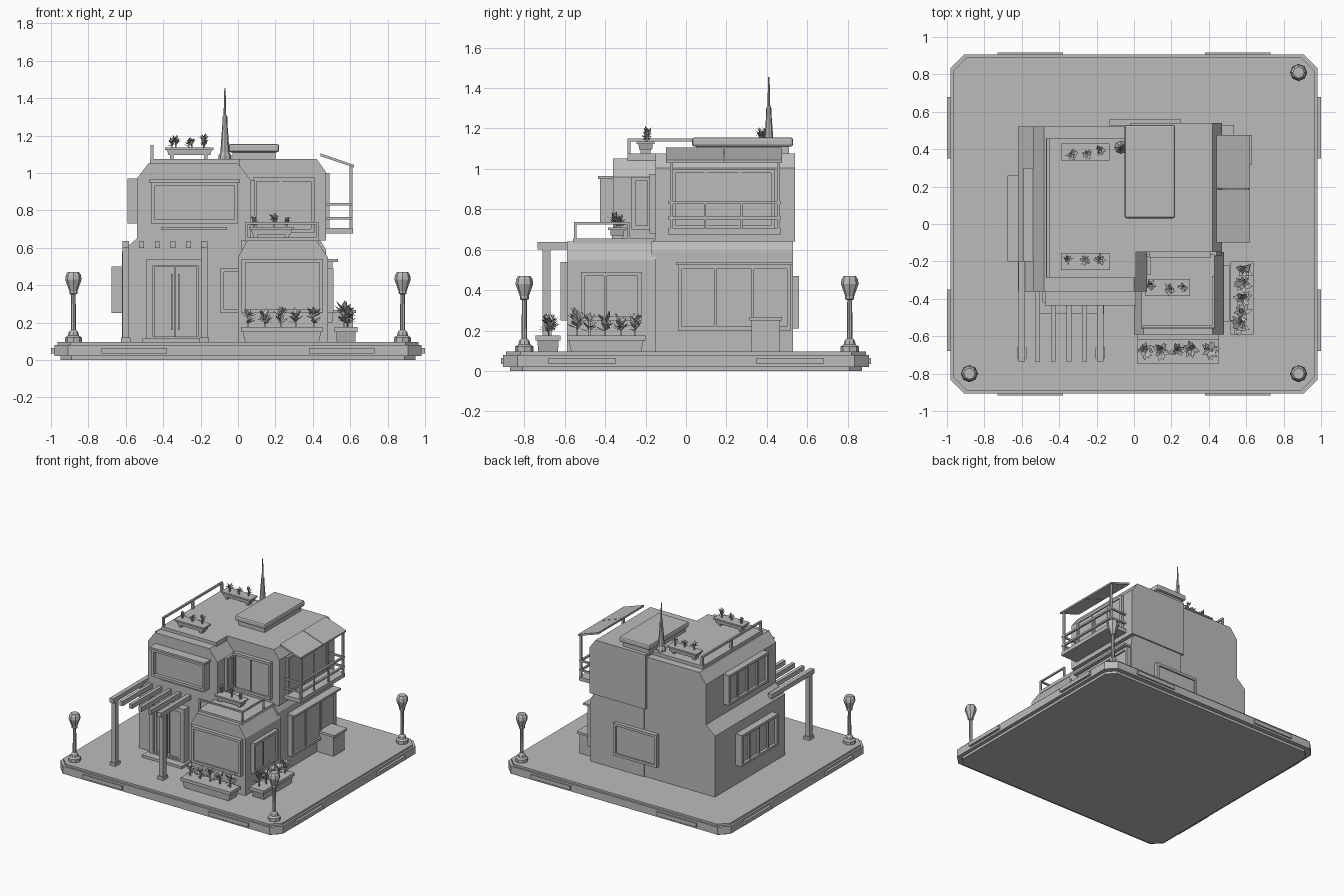
import bpy, bmesh, math, random
from mathutils import Vector

random.seed(4)
start = bpy.data.objects.get("Cube")
if start:
    bpy.data.objects.remove(start, do_unlink=True)

grey = bpy.data.materials.new("plain_grey")
grey.use_nodes = True
COLOUR = (.5, .5, .5, 1)
grey.diffuse_color = COLOUR
grey.node_tree.nodes["Principled BSDF"].inputs["Base Color"].default_value = COLOUR


def finish(name, bm):
    """Turn a bmesh into a named object with the shared material."""
    bmesh.ops.recalc_face_normals(bm, faces=bm.faces)
    mesh = bpy.data.meshes.new(name)
    bm.to_mesh(mesh)
    bm.free()
    mesh.materials.append(grey)
    obj = bpy.data.objects.new(name, mesh)
    bpy.context.scene.collection.objects.link(obj)
    return obj


def add_box(bm, x, y, z, taper=1):
    """Box from ranges; taper shrinks the bottom towards its middle."""
    verts = bmesh.ops.create_cube(bm, size=1)["verts"]
    for v in verts:
        k = taper if v.co.z < 0 else 1
        v.co = [sum(r) / 2 + c * s * (r[1] - r[0])
                for r, c, s in zip((x, y, z), v.co, (k, k, 1))]


def box(name, x, y, z, taper=1):
    bm = bmesh.new()
    add_box(bm, x, y, z, taper)
    return finish(name, bm)


def prism(name, outline, y):
    """Extrude an x-z outline along y."""
    bm = bmesh.new()
    face = bm.faces.new([bm.verts.new((px, y[0], pz)) for px, pz in outline])
    moved = bmesh.ops.extrude_face_region(bm, geom=[face])["geom"]
    for v in moved:
        if isinstance(v, bmesh.types.BMVert):
            v.co.y = y[1]
    return finish(name, bm)


def block(name, x, y, z, left=(0, 0), right=(0, 0)):
    """House volume with sloped top edges, each given as width and drop."""
    outline = [(x[0], z[0]), (x[1], z[0])]
    for edge, sign, (w, d) in ((x[1], -1, right), (x[0], 1, left)):
        corner = [(edge, z[1] - d), (edge + sign * w, z[1])] if w else [(edge, z[1])]
        outline += corner if sign < 0 else corner[::-1]
    return prism(name, outline, y)


def slab(name, half_x, half_y, low, high, cut):
    """Flat slab with cut corners."""
    bm = bmesh.new()
    add_box(bm, (-half_x, half_x), (-half_y, half_y), (low, high))
    upright = [e for e in bm.edges if abs(e.verts[0].co.z - e.verts[1].co.z) > .001]
    bmesh.ops.bevel(bm, geom=upright, offset=cut, segments=1, affect="EDGES")
    return finish(name, bm)


def lathe(name, x, y, profile, sides=8):
    bm = bmesh.new()
    rings = [[bm.verts.new((x + r * math.cos(math.tau * i / sides),
                            y + r * math.sin(math.tau * i / sides), z))
              for i in range(sides)] for r, z in profile]
    for a, b in zip(rings, rings[1:]):
        for i in range(sides):
            j = (i + 1) % sides
            bm.faces.new((a[i], a[j], b[j], b[i]))
    bm.faces.new(rings[0])
    bm.faces.new(rings[-1])
    return finish(name, bm)


def window(name, axis, wall, depth, u, z, bars=(), hood=0, rim=.02):
    """Framed window standing out from a wall; depth is signed."""
    bm = bmesh.new()

    def part(ur, zr, d):
        across = sorted((wall - depth * .1, wall + d))
        add_box(bm, *((across, ur) if axis == "x" else (ur, across)), zr)

    part(u, z, depth * .6)
    for edge in (u[0], u[1] - rim):
        part((edge, edge + rim), z, depth)
    for edge in (z[0], z[1] - rim):
        part(u, (edge, edge + rim), depth)
    for b in bars:
        mid = u[0] + (u[1] - u[0]) * b
        part((mid - .006, mid + .006), z, depth * .85)
    if hood:
        part((u[0] - .01, u[1] + .01), (z[1], z[1] + .015), depth + math.copysign(hood, depth))
    return finish(name, bm)


def plant(bm, x, y, z, height):
    """Sprig with a stem and pointed leaves."""
    add_box(bm, (x - .004, x + .004), (y - .004, y + .004), (z, z + height * .6))
    for i in range(18):
        turn, lift = random.uniform(0, math.tau), random.uniform(.1, 1.3)
        root = Vector((x, y, z + height * random.uniform(.2, .6)))
        out = Vector((math.cos(turn) * math.cos(lift), math.sin(turn) * math.cos(lift), math.sin(lift)))
        side = Vector((-math.sin(turn), math.cos(turn), 0)) * height * .1
        tip = root + out * height * .42
        mid = (root + tip) / 2
        bm.faces.new([bm.verts.new(p) for p in (root, mid + side, tip, mid - side)])


def planter(name, x, y, z, count, height, foot=0):
    bm = bmesh.new()
    rim = (z[1] - z[0]) * .3
    add_box(bm, x, y, (z[1] - rim, z[1]))
    add_box(bm, (x[0] + .01, x[1] - .01), (y[0] + .01, y[1] - .01), (z[0], z[1] - rim), .93)
    if foot:
        for f in (.1, .8):
            a = x[0] + (x[1] - x[0]) * f
            add_box(bm, (a, a + .02), (y[0] + .02, y[1] - .02), (z[0] - foot, z[0]))
    finish(name, bm)
    bm = bmesh.new()
    for i in range(count):
        t = (i + .5) / count
        along_x = x[1] - x[0] > y[1] - y[0]
        px = x[0] + (x[1] - x[0]) * (t if along_x else .5)
        py = y[0] + (y[1] - y[0]) * (.5 if along_x else t)
        wob = random.uniform(-.015, .015)
        plant(bm, px + wob, py - wob, z[1] - .01, height * random.uniform(.85, 1.1))
    finish(name + "_plants", bm)


# Ground slab with edge plates
slab("base_foot", .95, .87, 0, .02, .06)
slab("base_slab", .98, .905, .02, .08, .07)
slab("base_top", .965, .89, .08, .095, .07)
for sx in (-1, 1):
    box("front_back_edge_plate", sorted((sx * .38, sx * .73)), (-.916, .916), (.035, .065))
    box("side_edge_plate", (-1, 1), sorted((sx * .35, sx * .68)), (.035, .065))

# Street lamps
for lx, ly in ((-.88, -.8), (.88, -.8), (.88, .81)):
    lathe("street_lamp", lx, ly, [(.046, .09), (.046, .12), (.03, .13), (.025, .15), (.014, .16),
          (.012, .35), (.022, .355), (.022, .37), (.044, .43), (.04, .455), (.03, .47)])

# House volumes
floor, deck = .09, .64
block("lower_left_house", (-.62, .02), (-.36, .52), (floor, .65), left=(.08, .07))
block("lower_rear_house", (0, .47), (-.17, .53), (floor, deck), right=(.03, .05))
block("lower_front_house", (0, .48), (-.59, -.15), (floor, deck), (.05, .09), (.06, .09))
block("upper_left_house", (-.54, .07), (-.36, .52), (deck, 1.05), (.06, .08), (.07, .09))
block("upper_right_house", (-.02, .47), (-.15, .54), (deck, 1.075), right=(.05, .07))
box("left_roof_panel", (-.47, .01), (-.29, .46), (1.04, 1.075))
box("terrace_panel", (.04, .43), (-.56, -.16), (.63, .655))

# Roof hatch with rounded corners
box("roof_hatch_base", (-.03, .2), (.05, .51), (1.06, 1.115))
hatch = box("roof_hatch", (-.05, .22), (.03, .53), (1.11, 1.155))
bevel = hatch.modifiers.new("soft_edges", "BEVEL")
bevel.width, bevel.segments = .012, 2

# Antenna
lathe("antenna", -.07, .41, [(.034, 1.07), (.034, 1.095), (.024, 1.11), (.019, 1.19), (.013, 1.27),
      (.013, 1.3), (.007, 1.31), (.005, 1.4), (.003, 1.455)])

# Windows
window("upper_front_window", "y", -.36, -.065, (-.465, 0), (.73, .95), hood=.01)
box("upper_front_ledge", (-.41, -.06), (-.375, -.35), (.695, .71))
window("terrace_window", "y", -.15, -.03, (.08, .41), (.68, .975), (.45,))
window("inner_side_window", "x", .07, .02, (-.27, -.17), (.7, .96))
window("lower_front_window", "y", -.59, -.03, (.02, .455), (.25, .54))
window("entry_window", "y", -.36, -.03, (-.095, .02), (.25, .49))
window("lower_side_window", "x", .48, .03, (-.52, -.22), (.25, .49), (.4,))
window("lower_rear_side_window", "x", .47, .035, (-.04, .52), (.2, .525), (.33, .66), hood=.03)
window("balcony_door", "x", .47, .02, (-.07, .44), (.7, 1), (.33, .66))
window("left_lower_window", "x", -.62, -.055, (-.2, .26), (.25, .5), (.25, .5, .75))
window("left_upper_window", "x", -.54, -.05, (-.2, .3), (.73, .97), (.25, .5, .75))
window("back_window", "y", .53, .03, (-.13, .25), (.21, .47))

# Entrance
window("entrance_door", "y", -.36, -.06, (-.49, -.18), (floor, .54), rim=.035)
for side in (-1, 1):
    middle = -.335 + side * .057
    window("door_leaf", "y", -.39, -.02, (middle - .055, middle + .055), (.12, .5), rim=.015)
    handle = -.335 + side * .018
    box("door_handle", (handle - .005, handle + .005), (-.425, -.415), (.16, .46))
box("door_step", (-.51, -.16), (-.48, -.36), (floor, .115))

# Pergola
for i in range(6):
    px = -.6 + i * .084
    outer = i in (0, 5)
    back = -.2 if i == 0 else -.36
    half = .017 if outer else .013
    box("pergola_slat", (px - half, px + half), (-.735, back), (.6, .637))
    if outer:
        box("pergola_post", (px - .018, px + .018), (-.71, -.67), (floor, .605))
        box("pergola_post_foot", (px - .025, px + .025), (-.72, -.66), (floor, .12))

# Balcony with railing and canopy
box("balcony_floor", (.46, .615), (-.09, .47), (.675, .705))
for py in (-.08, .45):
    box("balcony_post", (.595, .612), (py, py + .015), (.7, 1.045))
for pz in (.75, .825):
    box("balcony_rail", (.597, .613), (-.09, .47), (pz, pz + .014))
    for py in (-.085, .455):
        box("balcony_end_rail", (.46, .61), (py, py + .012), (pz, pz + .014))
for py in (.09, .27):
    box("balcony_baluster", (.6, .61), (py, py + .01), (.7, .83))
for py in (-.1, .19):
    prism("balcony_canopy", [(.44, 1.09), (.62, 1.03), (.62, 1.043), (.44, 1.105)], (py, py + .285))

# Roof and terrace railings
box("roof_rail", (-.467, -.453), (-.29, .46), (1.135, 1.15))
for py in (-.29, .08, .445):
    box("roof_rail_post", (-.468, -.452), (py, py + .015), (1.06, 1.14))
box("terrace_front_rail", (.04, .43), (-.555, -.543), (.725, .737))
box("terrace_side_rail", (.418, .43), (-.555, -.28), (.725, .737))
for px, py in ((.04, -.555), (.418, -.555), (.418, -.29)):
    box("terrace_rail_post", (px, px + .012), (py, py + .012), (deck, .73))

# Planters
for py in (-.245, .34):
    planter("roof_planter", (-.39, -.13), (py, py + .09), (1.095, 1.135), 3, .085, foot=.025)
planter("terrace_planter", (.06, .3), (-.385, -.295), (.67, .71), 3, .09, foot=.02)
planter("front_planter", (.015, .455), (-.745, -.62), (floor, .175), 5, .13)
planter("side_planter", (.515, .64), (-.59, -.2), (floor, .175), 5, .15)

# Utility cabinet
box("cabinet", (.47, .615), (.325, .465), (floor, .25))
box("cabinet_lid", (.46, .63), (.315, .475), (.25, .268))
